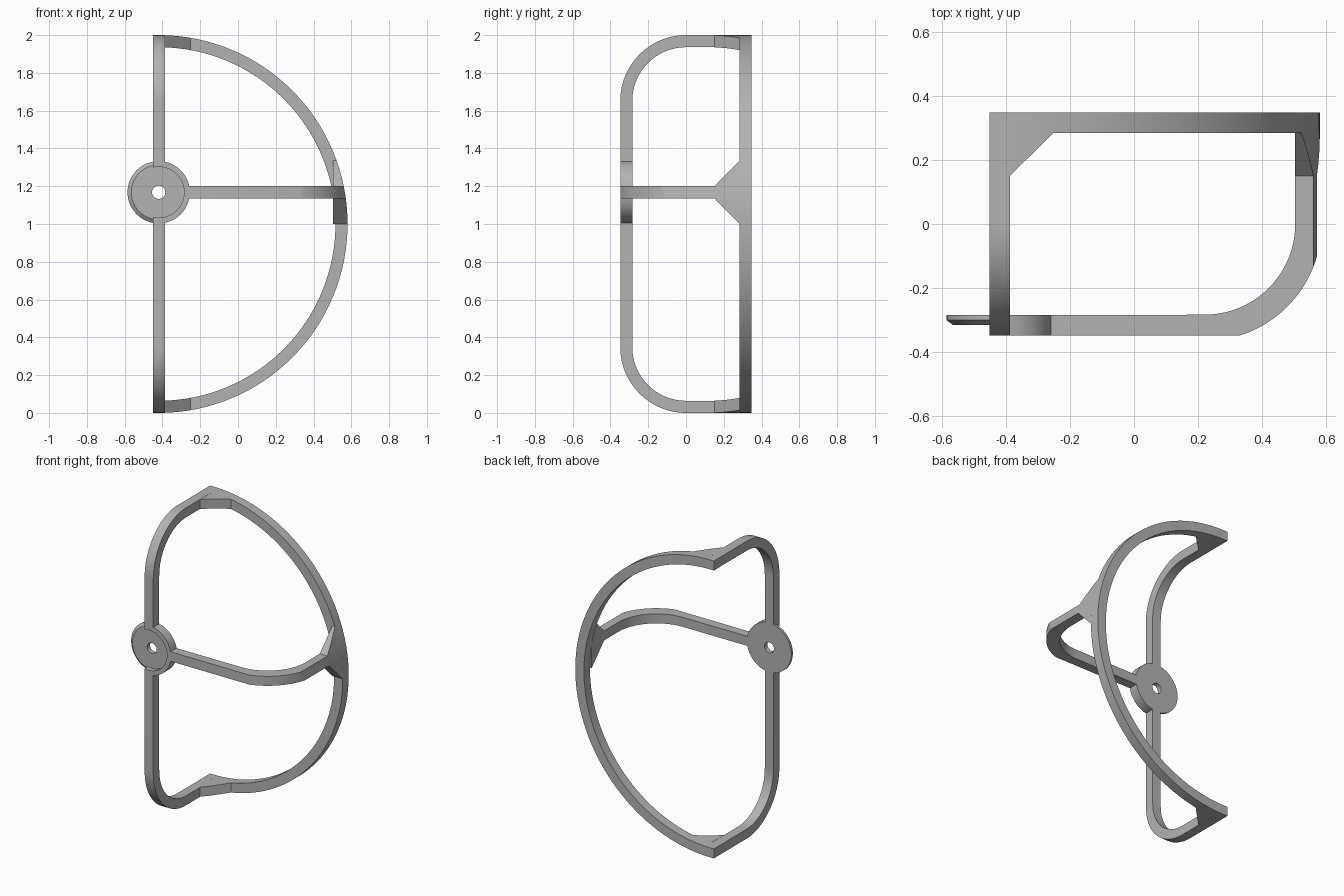
import bpy, bmesh
from math import cos, sin, radians, acos, degrees
from mathutils import Vector, Matrix

cube = bpy.data.objects.get("Cube")
if cube:
    bpy.data.objects.remove(cube, do_unlink=True)

grey = bpy.data.materials.new("plain grey")
grey.use_nodes = True
grey.diffuse_color = (0.45, 0.45, 0.45, 1)
grey.node_tree.nodes["Principled BSDF"].inputs["Base Color"].default_value = (0.45, 0.45, 0.45, 1)

D = 0.348                   # half depth
T = 0.064                   # bar thickness
BACK = D - T                # front face of the rear arc
CX, HUB_Z = -0.42, 1.168    # axis of the arc and hub
BAR_L, BAR_R = -0.451, -0.387


def arc(cx, cy, r, a, b, n=24):
    steps = [radians(a + (b - a) * i / n) for i in range(n + 1)]
    return [(cx + r * cos(t), cy + r * sin(t)) for t in steps]


def finish(name, bm):
    bmesh.ops.remove_doubles(bm, verts=bm.verts, dist=1e-5)
    bmesh.ops.recalc_face_normals(bm, faces=bm.faces)
    mesh = bpy.data.meshes.new(name)
    bm.to_mesh(mesh)
    bm.free()
    mesh.materials.append(grey)
    obj = bpy.data.objects.new(name, mesh)
    bpy.context.collection.objects.link(obj)
    return obj


def prism(name, profile, axis, lo, hi):
    """Extrude a closed 2D outline along one axis."""
    place = {"x": lambda u, v: (lo, u, v),
             "y": lambda u, v: (u, lo, v),
             "z": lambda u, v: (u, v, lo)}[axis]
    bm = bmesh.new()
    face = bm.faces.new([bm.verts.new(place(u, v)) for u, v in profile])
    out = bmesh.ops.extrude_face_region(bm, geom=[face])
    shift = Vector([(hi - lo) * (a == axis) for a in "xyz"])
    bmesh.ops.translate(bm, vec=shift,
                        verts=[g for g in out["geom"] if isinstance(g, bmesh.types.BMVert)])
    return finish(name, bm)


def select(obj):
    bpy.ops.object.select_all(action="DESELECT")
    obj.select_set(True)
    bpy.context.view_layer.objects.active = obj


def cut(obj, cutter, operation):
    mod = obj.modifiers.new("cut", "BOOLEAN")
    mod.operation, mod.solver, mod.object = operation, "EXACT", cutter
    select(obj)
    bpy.ops.object.modifier_apply(modifier=mod.name)
    bpy.data.objects.remove(cutter, do_unlink=True)


def outer_drum():
    return prism("drum_cutter", arc(CX, 1, 1, 0, 357, 119), "y", -1, 1)


# Half-circle arc at the back, with short straight ends at the bar
half_ring = (arc(CX, 1, 1, -90, 90, 64) + [(BAR_L, 2), (BAR_L, 2 - T)]
             + arc(CX, 1, 1 - T, 90, -90, 64) + [(BAR_L, T), (BAR_L, 0)])
parts = [prism("rear_arc", half_ring, "y", BACK, D)]

# Upright bar with rounded bends, running back to the arc ends
R = D
bar_outline = ([(BACK, 2)] + arc(0, 2 - R, R, 90, 180) + arc(0, R, R, 180, 270)
               + [(BACK, 0), (BACK, T)]
               + arc(0, R, R - T, 270, 180) + arc(0, 2 - R, R - T, 180, 90)
               + [(BACK, 2 - T)])
bar = prism("upright_bar", bar_outline, "x", BAR_L, BAR_R)
cut(bar, prism("hub_cutter", arc(CX, HUB_Z, 0.135, 0, 352.5, 47), "y", -1, 0), "DIFFERENCE")
parts.append(bar)

# Side strut: straight run, bend, then back to the arc
start = degrees(acos(D / 0.365))
strut_outline = ([(-0.27, -D)] + arc(0.22, 0, 0.365, start - 90, 0)
                 + [(0.585, BACK), (0.503, BACK)]
                 + arc(0.22, 0, 0.283, 0, -90) + [(-0.27, -BACK)])
strut = prism("side_strut", strut_outline, "z", HUB_Z - T / 2, HUB_Z + T / 2)
cut(strut, outer_drum(), "INTERSECT")
parts.append(strut)

# Triangular braces in the two corners where the bar meets the arc
braces = prism("corner_braces", half_ring, "y", 0.1, BACK)
cut(braces, prism("brace_cutter", [(BAR_R, 0.15), (-0.252, BACK), (BAR_R, BACK)],
                  "z", -0.1, 2.1), "INTERSECT")
parts.append(braces)

# Flared brace where the strut meets the arc
flare = [(0.15, HUB_Z - T / 2), (BACK, 1.0), (BACK, 1.336), (0.15, HUB_Z + T / 2)]
strut_brace = prism("strut_brace", flare, "x", 0.503, 0.7)
cut(strut_brace, outer_drum(), "INTERSECT")
parts.append(strut_brace)

# Hub disc with chamfered front edge and centre hole
bm = bmesh.new()
section = [(0.035, -BACK), (0.165, -BACK), (0.165, -0.3), (0.145, -0.315), (0.035, -0.315)]
verts = [bm.verts.new((CX + r, y, HUB_Z)) for r, y in section]
edges = [bm.edges.new((verts[i - 1], verts[i])) for i in range(len(verts))]
bmesh.ops.spin(bm, geom=verts + edges, cent=(CX, 0, HUB_Z), axis=(0, 1, 0),
               angle=radians(360), steps=48)
parts.append(finish("hub_disc", bm))

# Raised half rim on the strut side of the hub
reach = BAR_R - CX
a, b = degrees(acos(reach / 0.165)), degrees(acos(reach / 0.135))
rim = arc(CX, HUB_Z, 0.165, -a, a) + arc(CX, HUB_Z, 0.135, b, -b)
parts.append(prism("hub_rim", rim, "y", -D, -BACK))

for part in parts:
    select(part)
    bpy.ops.object.shade_smooth_by_angle(angle=radians(20))
